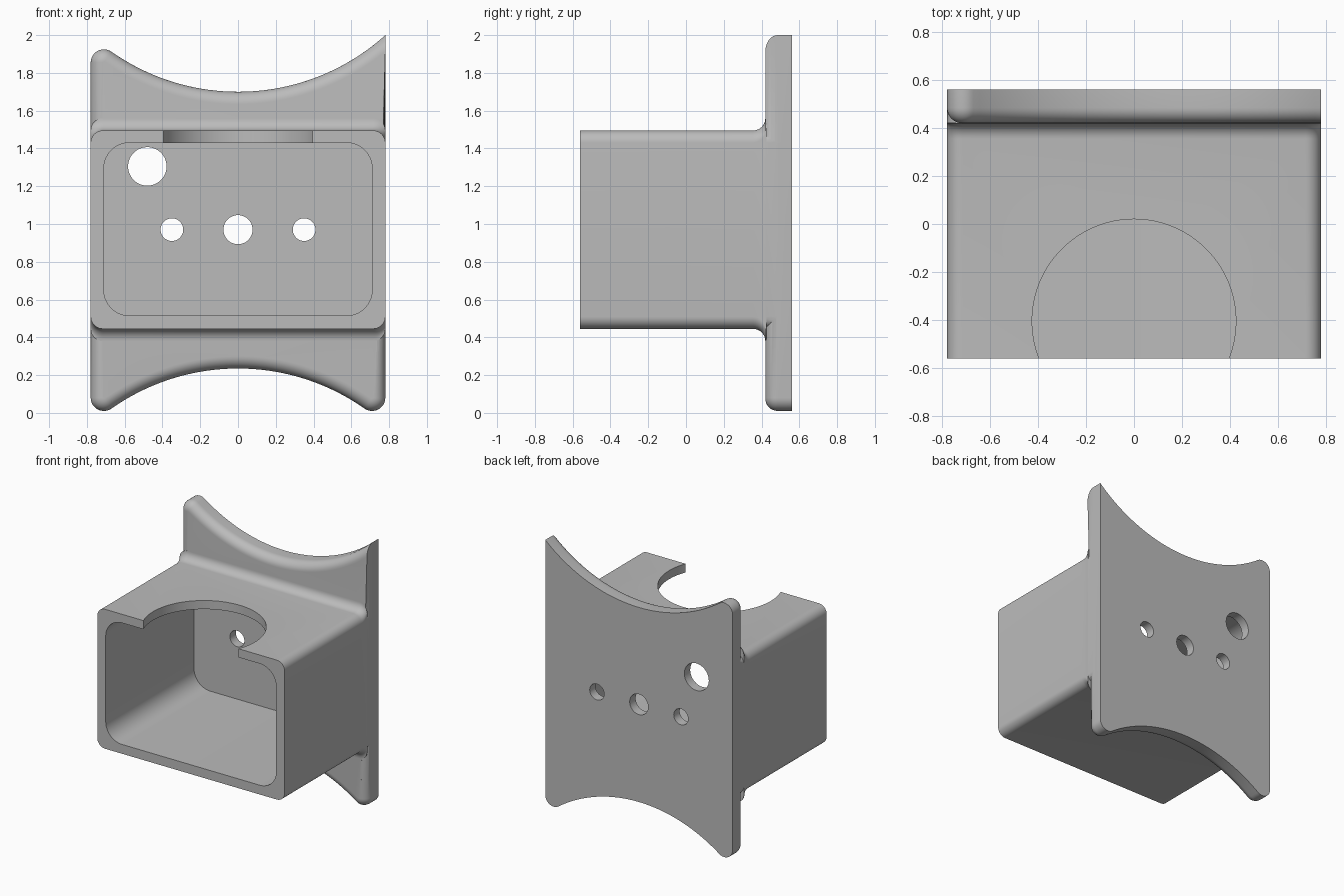
import bpy, bmesh
from math import sin, cos, pi, sqrt, atan2, radians

if "Cube" in bpy.data.objects:
    bpy.data.objects.remove(bpy.data.objects["Cube"], do_unlink=True)

grey = bpy.data.materials.new("plain grey")
grey.use_nodes = True
grey.diffuse_color = (0.5, 0.5, 0.5, 1)
grey.node_tree.nodes["Principled BSDF"].inputs["Base Color"].default_value = (0.5, 0.5, 0.5, 1)

HALF = 0.78            # half width of the bracket
BEVEL = 0.065          # rounding of outer edges
BACK = 0.56            # rear face of the plate
PLATE_FRONT = 0.42
ARC = 1.164            # radius of the concave plate ends
TOP_C, BOTTOM_C = 2.864, -0.929


def arc(cx, cz, r, a0, a1, n):
    return [(cx + r * cos(a0 + (a1 - a0) * i / n), cz + r * sin(a0 + (a1 - a0) * i / n))
            for i in range(n + 1)]


def loft(name, rings):
    """Skin a list of (y, outline) rings and cap both ends."""
    bm = bmesh.new()
    loops = [[bm.verts.new((x, y, z)) for x, z in outline] for y, outline in rings]
    n = len(loops[0])
    for a, b in zip(loops, loops[1:]):
        for i in range(n):
            bm.faces.new((a[i], a[(i + 1) % n], b[(i + 1) % n], b[i]))
    bm.faces.new(loops[0])
    bm.faces.new(loops[-1])
    bmesh.ops.recalc_face_normals(bm, faces=bm.faces)
    mesh = bpy.data.meshes.new(name)
    bm.to_mesh(mesh)
    bm.free()
    obj = bpy.data.objects.new(name, mesh)
    mesh.materials.append(grey)
    bpy.context.collection.objects.link(obj)
    return obj


def rounded_rect(half, z0, z1, r):
    corners = [(half - r, z0 + r, -pi / 2), (half - r, z1 - r, 0),
               (r - half, z1 - r, pi / 2), (r - half, z0 + r, pi)]
    return [p for x, z, a in corners for p in arc(x, z, r, a, a + pi / 2, 10)]


def plate_outline(d):
    """Plate silhouette inset by d; the upper left tip stays sharp."""
    r = 0.07
    cx = HALF - r
    rise = sqrt((ARC + r) ** 2 - cx ** 2)
    low, high = BOTTOM_C + rise, TOP_C - rise
    t = atan2(rise, cx)
    tip = atan2(-sqrt((ARC + d) ** 2 - HALF ** 2), HALF)
    pts = arc(0, BOTTOM_C, ARC + d, pi - t, t, 48)
    pts += arc(cx, low, r - d, pi + t, 2 * pi, 12)[1:]
    pts += arc(0, TOP_C, ARC + d, tip, t - pi, 48)
    pts += arc(-cx, high, r - d, t, pi, 12)[1:]
    pts += arc(-cx, low, r - d, pi, 2 * pi - t, 12)[:-1]
    return pts


def boolean(target, tool, operation):
    mod = target.modifiers.new(operation, 'BOOLEAN')
    mod.operation, mod.object, mod.solver = operation, tool, 'EXACT'
    bpy.ops.object.select_all(action='DESELECT')
    bpy.context.view_layer.objects.active = target
    target.select_set(True)
    bpy.ops.object.modifier_apply(modifier=mod.name)
    bpy.data.objects.remove(tool, do_unlink=True)


def cylinder(name, r, depth, location, rotation=(0, 0, 0), sides=48):
    bpy.ops.mesh.primitive_cylinder_add(vertices=sides, radius=r, depth=depth,
                                        location=location, rotation=rotation)
    obj = bpy.context.object
    obj.name = name
    obj.hide_render = True
    obj.data.materials.append(grey)
    return obj


# Back plate with a rounded front rim
steps = [i * pi / 16 for i in range(9)]
rings = [(PLATE_FRONT + BEVEL * (1 - cos(a)), plate_outline(BEVEL * (1 - sin(a)))) for a in steps]
bracket = loft("mounting_bracket", rings + [(BACK, plate_outline(0))])


# Box housing flaring into the plate above and below
def housing(y, d):
    return (y, rounded_rect(HALF, 0.445 - d, 1.495 + d, BEVEL))


flare = [housing(PLATE_FRONT - BEVEL * (1 - sin(a)), BEVEL * (1 - cos(a))) for a in steps]
body = loft("housing", [housing(-BACK, 0)] + flare
            + [housing(0.425, BEVEL), housing(0.425, 0), housing(0.5, 0)])
boolean(bracket, body, 'UNION')

# Open cavity
inner = rounded_rect(0.71, 0.515, 1.43, 0.135)
boolean(bracket, loft("cavity", [(-0.7, inner), (0.49, inner)]), 'DIFFERENCE')

# Round opening in the roof
boolean(bracket, cylinder("roof_opening", 0.425, 0.4, (0, -0.405, 1.5), sides=96), 'DIFFERENCE')

# Screw and cable holes through the back
for x, z, r in [(-0.48, 1.305, 0.102), (-0.35, 0.97, 0.06), (0, 0.97, 0.077), (0.35, 0.97, 0.06)]:
    boolean(bracket, cylinder("hole", r, 0.4, (x, 0.5, z), (pi / 2, 0, 0)), 'DIFFERENCE')

bracket.data.materials.clear()
bracket.data.materials.append(grey)
bracket.data.polygons.foreach_set("material_index", [0] * len(bracket.data.polygons))
bpy.ops.object.select_all(action='DESELECT')
bracket.select_set(True)
bpy.context.view_layer.objects.active = bracket
bpy.ops.object.shade_smooth_by_angle(angle=radians(30))
